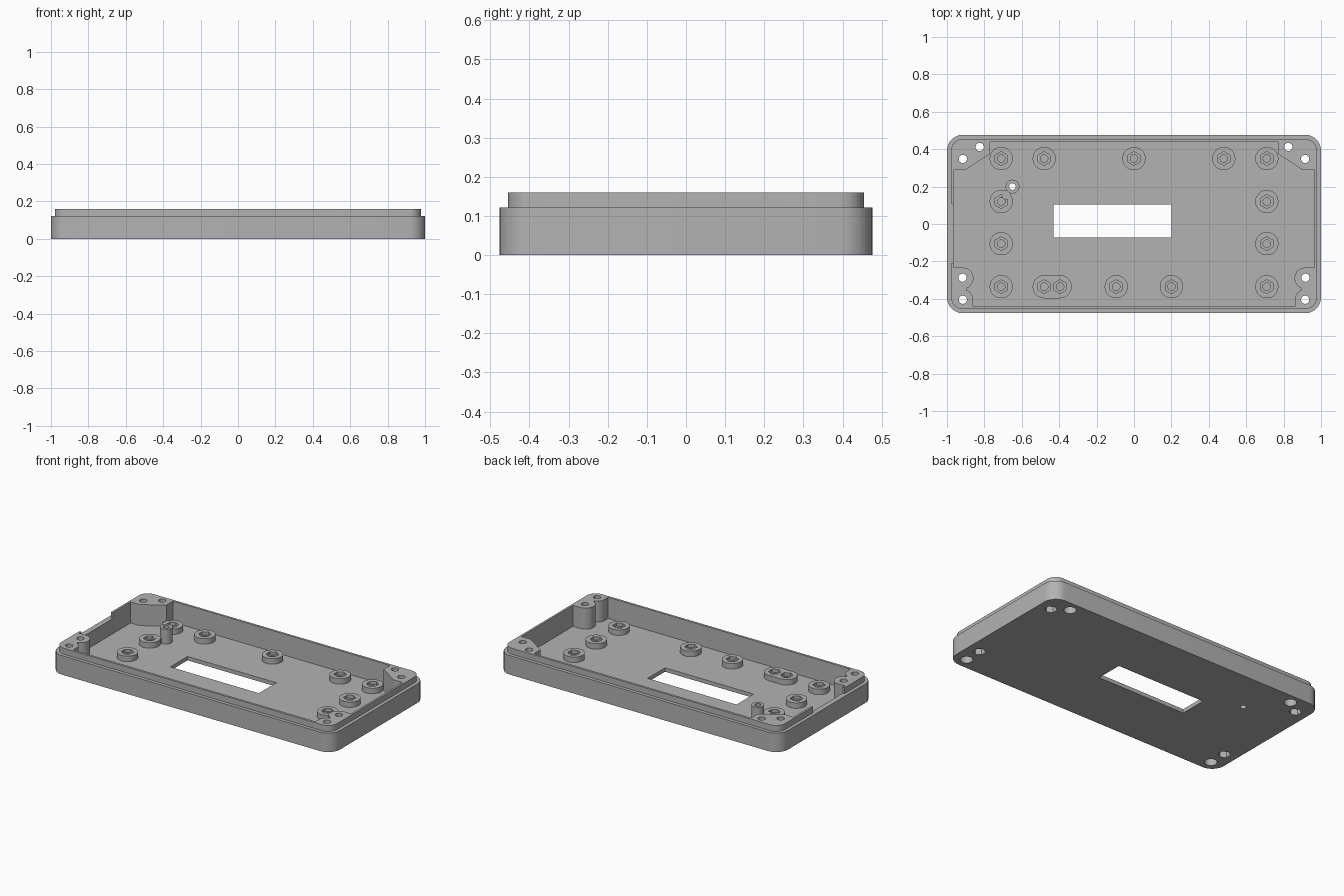
import bpy, bmesh, math
from math import radians, cos, sin

cube = bpy.data.objects.get("Cube")
if cube:
    bpy.data.objects.remove(cube, do_unlink=True)

grey = bpy.data.materials.new("plain grey")
grey.use_nodes = True
GREY = (0.45, 0.45, 0.45, 1)
grey.diffuse_color = GREY
grey.node_tree.nodes["Principled BSDF"].inputs["Base Color"].default_value = GREY

FLOOR, RIM, TOP, BOSS_TOP = 0.025, 0.122, 0.16, 0.06


def arc(cx, cy, r, a0, a1, n=8):
    angles = [radians(a0 + (a1 - a0) * i / n) for i in range(n + 1)]
    return [(cx + r * cos(a), cy + r * sin(a)) for a in angles]


def circle(x, y, r, n=32):
    return arc(x, y, r, 0, 360, n)[:-1]


def hexagon(x, y, r):
    return arc(x, y, r, 30, 390, 6)[:-1]


def rect(x0, x1, y0, y1):
    return [(x0, y0), (x1, y0), (x1, y1), (x0, y1)]


def rounded_rect(hx, hy, r):
    x, y = hx - r, hy - r
    return (arc(x, y, r, 0, 90) + arc(-x, y, r, 90, 180)
            + arc(-x, -y, r, 180, 270) + arc(x, -y, r, 270, 360))


def loft(name, rings):
    """Closed solid through a stack of (outline, z) rings."""
    bm = bmesh.new()
    loops = [[bm.verts.new((x, y, z)) for x, y in pts] for pts, z in rings]
    n = len(loops[0])
    for low, high in zip(loops, loops[1:]):
        for i in range(n):
            j = (i + 1) % n
            bm.faces.new((low[i], low[j], high[j], high[i]))
    bm.faces.new(loops[0][::-1])
    bm.faces.new(loops[-1])
    bmesh.ops.recalc_face_normals(bm, faces=bm.faces)
    mesh = bpy.data.meshes.new(name)
    bm.to_mesh(mesh)
    bm.free()
    mesh.materials.append(grey)
    obj = bpy.data.objects.new(name, mesh)
    bpy.context.collection.objects.link(obj)
    return obj


def prism(name, pts, z0, z1):
    return loft(name, [(pts, z0), (pts, z1)])


def cut(obj, pts, z0, z1):
    """Subtract a prism and bake the result."""
    tool = prism("cutter", pts, z0, z1)
    tool.hide_render = True
    mod = obj.modifiers.new("cut", 'BOOLEAN')
    mod.operation, mod.solver, mod.object = 'DIFFERENCE', 'EXACT', tool
    graph = bpy.context.evaluated_depsgraph_get()
    mesh = bpy.data.meshes.new_from_object(obj.evaluated_get(graph))
    obj.modifiers.clear()
    obj.data = mesh
    bpy.data.objects.remove(tool, do_unlink=True)


def smooth(obj):
    bpy.ops.object.select_all(action='DESELECT')
    obj.select_set(True)
    bpy.context.view_layer.objects.active = obj
    bpy.ops.object.shade_smooth_by_angle(angle=radians(30))


# Tray body with a stepped lip
outer = rounded_rect(1.0, 0.477, 0.085)
lip = rounded_rect(0.978, 0.455, 0.063)
tray = loft("tray", [(outer, 0), (outer, RIM), (lip, RIM), (lip, TOP)])

# Cavity outline leaves the corner screw blocks standing
half = ([(0.86, -0.44)] + arc(0.915, -0.405, 0.055, 180, 110)
        + arc(0.915, -0.29, 0.057, 250, 90, 12)
        + [(0.965, -0.233), (0.965, 0.29), (0.9, 0.29), (0.77, 0.375), (0.77, 0.44)])
cut(tray, half + [(-x, y) for x, y in reversed(half)], FLOOR, 0.3)

# Window in the floor and gap in the lip
cut(tray, rect(-0.43, 0.2, -0.073, 0.103), -0.1, 0.1)
cut(tray, rect(-1.1, -0.94, -0.21, 0.11), RIM, 0.3)

# Corner screws: round counterbores and hexagonal nut pockets underneath
for side in (-1, 1):
    for x, y, pocket in ((0.825, 0.412, circle), (0.915, 0.348, hexagon),
                         (0.917, -0.287, hexagon), (0.915, -0.405, circle)):
        cut(tray, circle(side * x, y, 0.022, 24), -0.1, 0.3)
        cut(tray, pocket(side * x, y, 0.037), -0.1, 0.06)

# Tall post with a hole through the floor
PX, PY = -0.65, 0.2
cut(tray, circle(PX, PY, 0.018, 24), -0.1, 0.1)
smooth(tray)
post = prism("tall_post", circle(PX, PY, 0.037), FLOOR - 0.004, 0.12)
cut(post, circle(PX, PY, 0.018, 24), -0.1, 0.3)
smooth(post)

# Web joining the post to the nearest boss
web = prism("post_web", rect(-0.016, 0.016, -0.025, 0.025), FLOOR - 0.004, BOSS_TOP - 0.001)
web.location = (-0.683, 0.156, 0)
web.rotation_euler.z = math.atan2(-0.06, 0.08)


def boss(name, outline, centres):
    obj = prism(name, outline, FLOOR - 0.004, BOSS_TOP)
    for x, y in centres:
        cut(obj, hexagon(x, y, 0.037), 0.04, 0.2)
        cut(obj, circle(x, y, 0.02, 24), FLOOR, 0.2)
    smooth(obj)


# Floor bosses with nut pockets
R = 0.062
spots = [(x, 0.35) for x in (-0.48, 0, 0.48)] + [(x, -0.335) for x in (-0.095, 0.2)]
spots += [(s * 0.71, y) for s in (-1, 1) for y in (0.35, 0.12, -0.105, -0.335)]
for x, y in spots:
    boss("floor_boss", circle(x, y, R), [(x, y)])

# Double boss
a, b, y = -0.48, -0.395, -0.335
boss("double_boss", arc(b, y, R, -90, 90, 16) + arc(a, y, R, 90, 270, 16), [(a, y), (b, y)])
